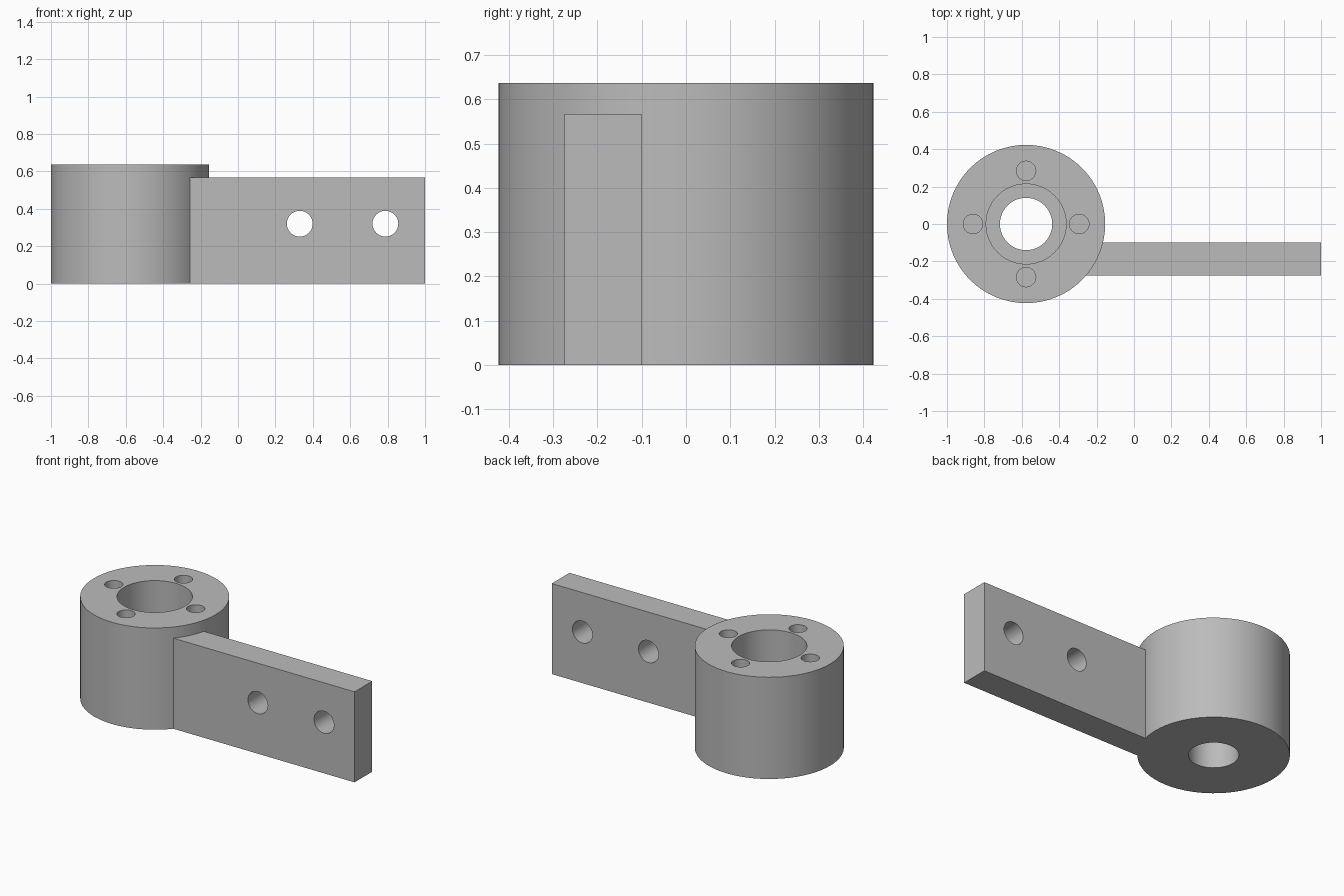
import bpy, math
from mathutils import Vector

cube = bpy.data.objects.get("Cube")
if cube:
    bpy.data.objects.remove(cube, do_unlink=True)

# Main dimensions
HUB_X, HUB_R, HUB_H = -0.577, 0.423, 0.637
ARM_START, ARM_END = -0.256, 1.0
ARM_FRONT, ARM_BACK, ARM_H = -0.275, -0.1, 0.567
SEAT_DEPTH, SCREW_DEPTH = 0.39, 0.28

grey = bpy.data.materials.new("plain grey")
grey.use_nodes = True
colour = (0.5, 0.5, 0.5, 1)
grey.diffuse_color = colour
grey.node_tree.nodes["Principled BSDF"].inputs["Base Color"].default_value = colour


def cylinder(name, radius, start, end, sides):
    """Cylinder between two points."""
    start, end = Vector(start), Vector(end)
    axis = end - start
    bpy.ops.mesh.primitive_cylinder_add(
        vertices=sides, radius=radius, depth=axis.length, location=(start + end) / 2,
        rotation=axis.to_track_quat('Z', 'Y').to_euler())
    obj = bpy.context.object
    obj.name = name
    obj.data.materials.append(grey)
    return obj


def combine(target, tool, operation):
    """Apply one boolean and discard the tool."""
    tool.hide_render = True
    mod = target.modifiers.new(operation.lower(), 'BOOLEAN')
    mod.operation, mod.object, mod.solver = operation, tool, 'EXACT'
    bpy.context.view_layer.objects.active = target
    bpy.ops.object.modifier_apply(modifier=mod.name)
    bpy.data.objects.remove(tool, do_unlink=True)


# Round hub
bracket = cylinder("hub_with_mounting_arm", HUB_R, (HUB_X, 0, 0), (HUB_X, 0, HUB_H), 64)

# Flat arm growing out of the hub
bpy.ops.mesh.primitive_cube_add(size=1, location=(
    (ARM_START + ARM_END) / 2, (ARM_FRONT + ARM_BACK) / 2, ARM_H / 2))
arm = bpy.context.object
arm.name = "mounting_arm"
arm.scale = (ARM_END - ARM_START, ARM_BACK - ARM_FRONT, ARM_H)
bpy.ops.object.transform_apply(location=False, rotation=False, scale=True)
arm.data.materials.append(grey)
combine(bracket, arm, 'UNION')

# Through bore and wider seat above it
combine(bracket, cylinder("bore", 0.14, (HUB_X, 0, -0.1), (HUB_X, 0, 0.5), 48), 'DIFFERENCE')
combine(bracket, cylinder("seat", 0.214, (HUB_X, 0, HUB_H - SEAT_DEPTH),
                          (HUB_X, 0, 1), 48), 'DIFFERENCE')

# Four blind screw holes around the seat
for i in range(4):
    angle = i * math.pi / 2
    x, y = HUB_X + 0.284 * math.cos(angle), 0.284 * math.sin(angle)
    combine(bracket, cylinder("screw_hole", 0.052, (x, y, HUB_H - SCREW_DEPTH),
                              (x, y, 1), 32), 'DIFFERENCE')

# Two bolt holes across the arm
for x in (0.33, 0.788):
    combine(bracket, cylinder("bolt_hole", 0.069, (x, -0.5, 0.32), (x, 0.2, 0.32), 32),
            'DIFFERENCE')

bpy.ops.object.select_all(action='DESELECT')
bracket.select_set(True)
bpy.context.view_layer.objects.active = bracket
bpy.ops.object.shade_smooth_by_angle(angle=math.radians(30))
